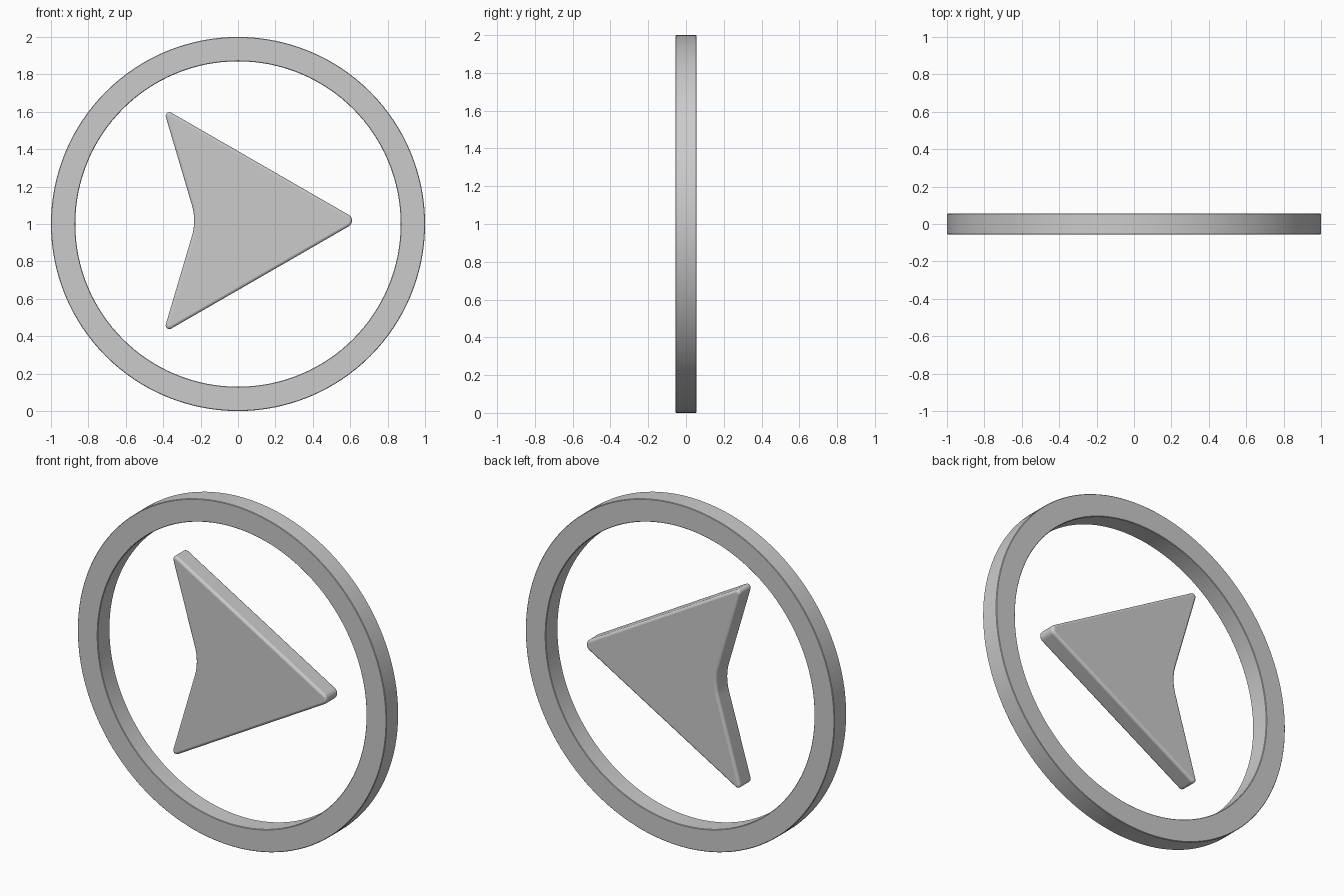
import bpy, bmesh, math
from mathutils import Vector

if "Cube" in bpy.data.objects:
    bpy.data.objects.remove(bpy.data.objects["Cube"])

HALF = 0.056  # half thickness of both parts


def finish(name, bm, bevel, segments):
    bmesh.ops.recalc_face_normals(bm, faces=bm.faces)
    me = bpy.data.meshes.new(name)
    bm.to_mesh(me)
    bm.free()
    ob = bpy.data.objects.new(name, me)
    bpy.context.collection.objects.link(ob)
    mod = ob.modifiers.new("soft_edges", "BEVEL")
    mod.width, mod.segments = bevel, segments
    mod.limit_method, mod.angle_limit = "ANGLE", math.radians(50)
    bpy.ops.object.select_all(action="DESELECT")
    ob.select_set(True)
    bpy.context.view_layer.objects.active = ob
    bpy.ops.object.shade_smooth_by_angle(angle=math.radians(35))
    return ob


def fillet(prev, corner, nxt, r, n):
    """Points of an arc rounding one outline corner."""
    a, b = (prev - corner).normalized(), (nxt - corner).normalized()
    half = a.angle(b) / 2
    centre = corner + (a + b).normalized() * (r / math.sin(half))
    t = r / math.tan(half)
    p, q = corner + a * t - centre, corner + b * t - centre
    total = p.angle(q)
    return [centre + (p * math.sin(total * (1 - i / n)) + q * math.sin(total * i / n))
            / math.sin(total) for i in range(n + 1)]


# Ring: rectangular section spun round the y axis
bm = bmesh.new()
N = 128
loops = []
for r, y in ((1, -HALF), (1, HALF), (0.87, HALF), (0.87, -HALF)):
    loops.append([bm.verts.new((r * math.cos(2 * math.pi * i / N), y,
                                1 + r * math.sin(2 * math.pi * i / N))) for i in range(N)])
for k in range(4):
    a, b = loops[k], loops[(k + 1) % 4]
    for i in range(N):
        j = (i + 1) % N
        bm.faces.new((a[i], a[j], b[j], b[i]))
finish("ring", bm, 0.003, 1)

# Arrowhead: rounded outline (x, z, corner radius, arc steps) extruded in y
corners = [(0.645, 1.018, 0.035, 10), (-0.40, 1.62, 0.02, 10),
           (-0.222, 1.018, 0.29, 8), (-0.40, 0.416, 0.02, 10)]
pts = [Vector((x, 0, z)) for x, z, _, _ in corners]
outline = []
for i, (_, _, r, n) in enumerate(corners):
    outline += fillet(pts[i - 1], pts[i], pts[(i + 1) % 4], r, n)
bm = bmesh.new()
face = bm.faces.new([bm.verts.new((p.x, -HALF, p.z)) for p in outline])
ext = bmesh.ops.extrude_face_region(bm, geom=[face], use_keep_orig=True)
bmesh.ops.translate(bm, vec=(0, 2 * HALF, 0),
                    verts=[v for v in ext["geom"] if isinstance(v, bmesh.types.BMVert)])
finish("arrowhead", bm, 0.014, 3)
